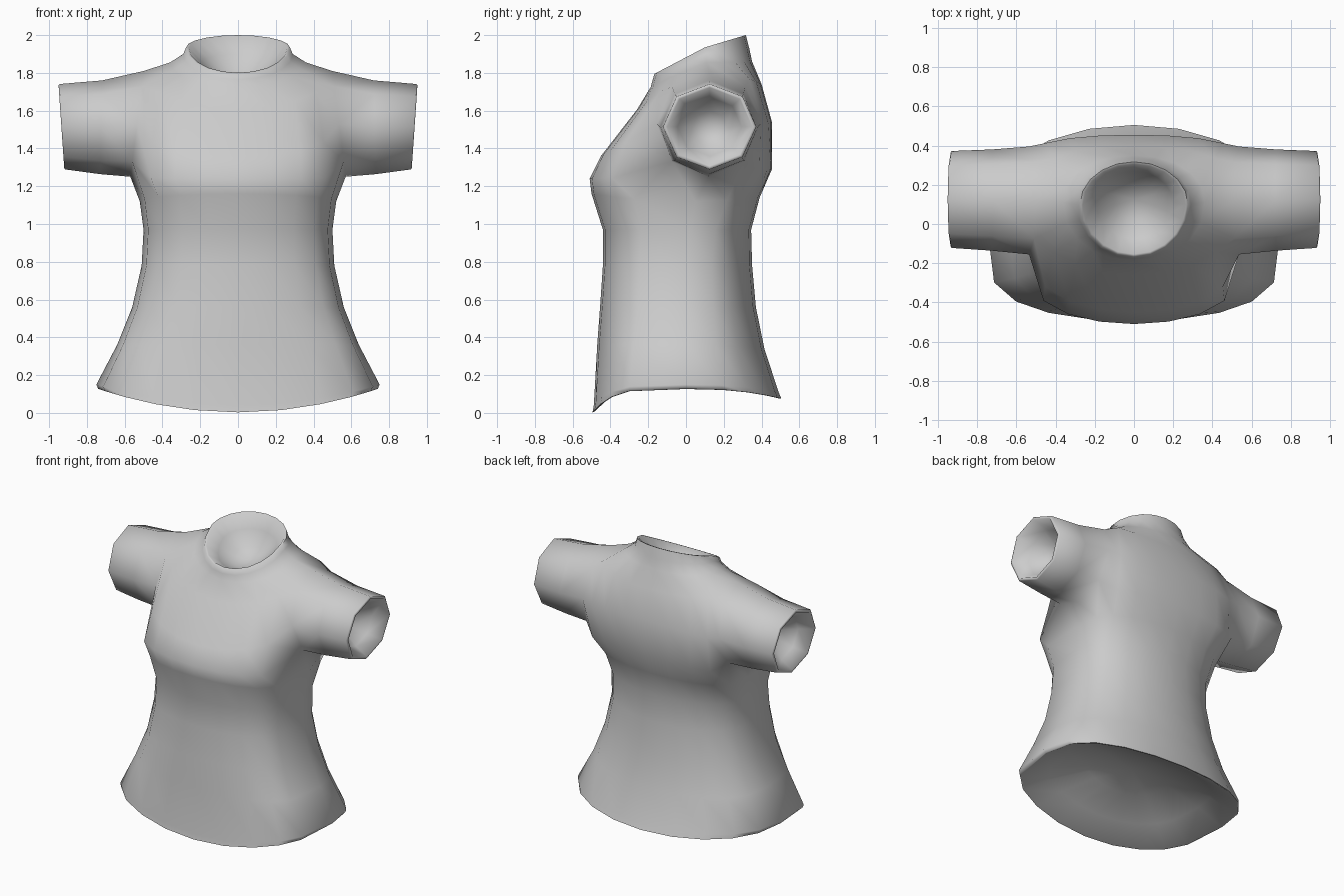
import bpy, bmesh
from math import sin, cos, pi
from mathutils import Vector

cube = bpy.data.objects.get("Cube")
if cube:
    bpy.data.objects.remove(cube)

cloth = bpy.data.materials.new("grey cloth")
cloth.use_nodes = True
GREY = (0.6, 0.6, 0.6, 1)
cloth.diffuse_color = GREY
cloth.node_tree.nodes["Principled BSDF"].inputs["Base Color"].default_value = GREY

SIDES = 20
# Torso rings, hem to collar: half width, front y, side y, back y,
# front z, side z, back z, front and back roundness, rise of the slope
RINGS = [
    (.74, -.495, 0, .505, .003, .127, .075, .42, .8, 2),
    (.75, -.488, 0, .49, .04, .15, .11, .42, .8, 2),
    (.64, -.47, 0, .415, .36, .36, .34, .45, .8, 1),
    (.56, -.455, 0, .37, .56, .56, .56, .5, .8, 1),
    (.51, -.44, 0, .35, .78, .78, .78, .5, .8, 1),
    (.50, -.44, .02, .345, .97, .97, .97, .5, .75, 1),
    (.52, -.50, .05, .39, 1.16, 1.12, 1.14, .45, .6, 1),
    (.57, -.51, .11, .455, 1.24, 1.25, 1.29, .4, .4, 1),
    (.56, -.45, .11, .455, 1.36, 1.5, 1.54, .5, .25, 1.4),
    (.51, -.26, .12, .40, 1.605, 1.80, 1.74, .7, .5, 1.2),
    (.36, -.187, .11, .35, 1.725, 1.855, 1.86, .9, .9, 1),
    (.29, -.176, .10, .335, 1.765, 1.90, 1.93, 1, 1, 1),
    (.275, -.167, .10, .317, 1.795, 1.935, 2.0, 1, 1, 1),
]

bm = bmesh.new()


def ring_point(i, w, yf, ys, yb, zf, zs, zb, pf, pb, rise):
    a = 2 * pi * i / SIDES
    s = sin(a)
    y, z, p = (yf, zf, pf) if s > 0 else (yb, zb, pb)
    t = max(abs(s), 1e-6)
    return (w * cos(a), ys + (y - ys) * t ** p, zs + (z - zs) * t ** rise)


def bridge(a, b):
    n = len(a)
    for i in range(n):
        j = (i + 1) % n
        bm.faces.new((a[i], a[j], b[j], b[i]))


def pocket(rim, direction, depth, lip):
    """Fold the rim inward and close the opening with a bowl-shaped lining."""
    mid = sum((v.co for v in rim), Vector()) / len(rim)
    inward = Vector(direction)
    last = rim
    for r in (1, .75, .4):
        ring = [bm.verts.new(mid + (v.co - mid) * r * lip
                             + inward * depth * (1 - r * r)) for v in rim]
        bridge(last, ring)
        last = ring
    tip = bm.verts.new(mid + inward * depth)
    for i, v in enumerate(last):
        bm.faces.new((v, last[(i + 1) % len(last)], tip))


# Torso
torso = [[bm.verts.new(ring_point(i, *r)) for i in range(SIDES)] for r in RINGS]
for low, high in zip(torso, torso[1:]):
    bridge(low, high)
pocket(torso[0], (0, 0, 1), .2, .985)
pocket(torso[-1], (0, .25, -1), .17, .95)

# Sleeves grow out of an eight-sided armhole on each side
ARM = 7
for side, c in ((1, 0), (-1, SIDES // 2)):
    f, b = (c + side) % SIDES, (c - side) % SIDES
    lo, mid, hi = torso[ARM:ARM + 3]
    bm.verts.remove(mid[c])
    hole = [lo[c], lo[f], mid[f], hi[f], hi[c], hi[b], mid[b], lo[b]]

    def octagon(k, cy, cz, ry, rz, x_low, x_high):
        a = -pi / 2 - k * pi / 4
        u = (sin(a) + 1) / 2
        return (side * (x_low + (x_high - x_low) * u),
                cy + ry * cos(a), cz + rz * sin(a))

    for k, v in enumerate(hole):
        v.co = octagon(k, .12, 1.53, .275, .28, .57, .50)
    last = hole
    for spec in ((.122, 1.512, .258, .248, .73, .72),
                 (.125, 1.515, .247, .226, .915, .945),
                 (.125, 1.515, .238, .219, .92, .95)):
        ring = [bm.verts.new(octagon(k, *spec)) for k in range(8)]
        bridge(last, ring)
        last = ring
    pocket(last, (-side, 0, 0), .2, .95)

bmesh.ops.recalc_face_normals(bm, faces=bm.faces[:])
mesh = bpy.data.meshes.new("shirt")
bm.to_mesh(mesh)
bm.free()
mesh.materials.append(cloth)
shirt = bpy.data.objects.new("shirt", mesh)
bpy.context.collection.objects.link(shirt)

# Smooth cloth with crisp hems
bpy.ops.object.select_all(action='DESELECT')
shirt.select_set(True)
bpy.context.view_layer.objects.active = shirt
bpy.ops.object.shade_smooth_by_angle(angle=pi * .4)
